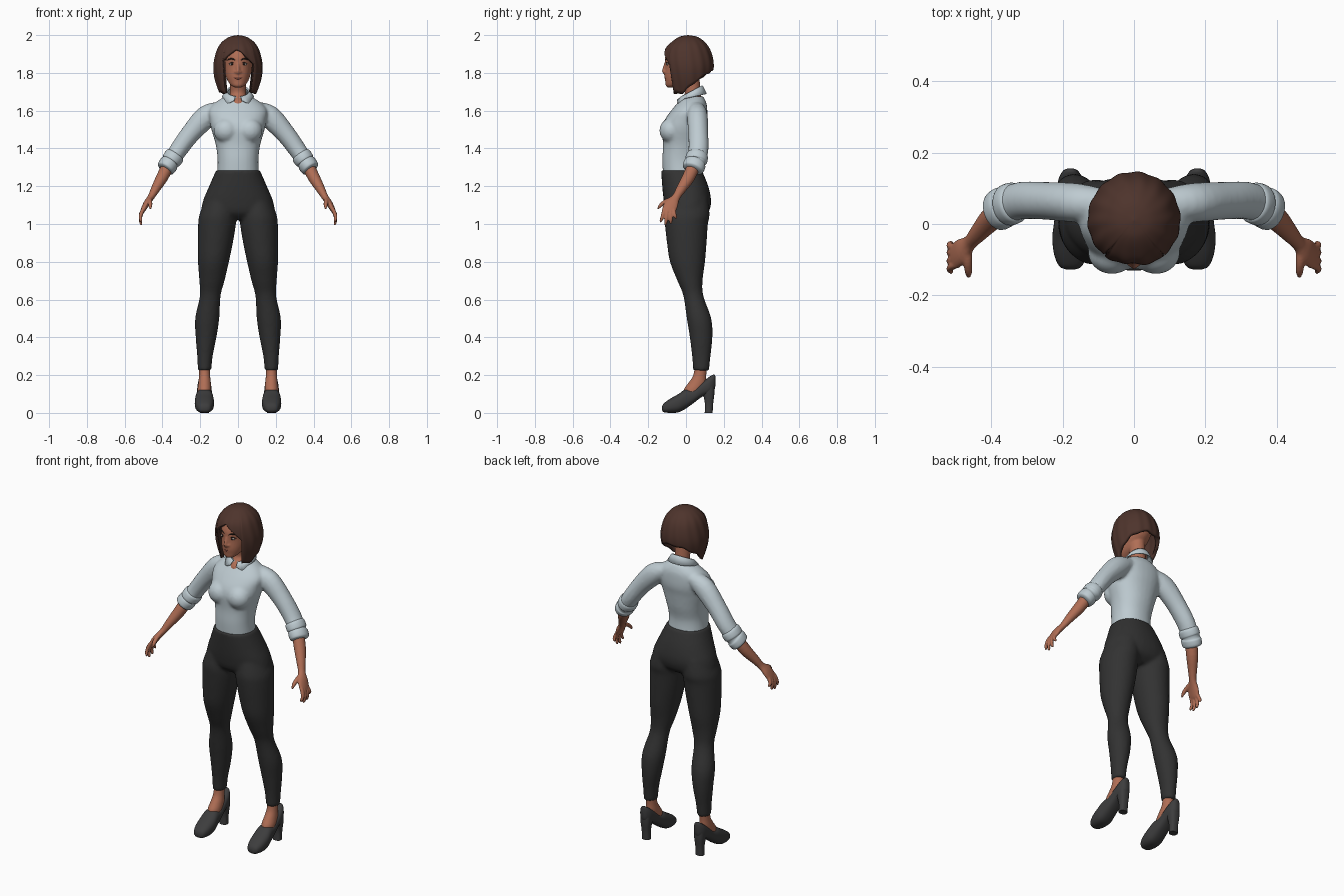
import bpy, bmesh, math
from mathutils import Vector, Matrix


def material(name, r, g, b):
    m = bpy.data.materials.new(name)
    m.diffuse_color = (r, g, b, 1)
    return m


SKIN = material("skin", .434, .156, .091)
HAIR = material("brown hair", .076, .034, .025)
SHIRT = material("pale shirt", .515, .597, .638)
TROUSER = material("charcoal trousers", .032, .032, .032)
SHOE = material("shoe leather", .046, .046, .047)
LIP = material("lips", .29, .085, .062)
WHITE = material("eye white", .5, .45, .42)
DARK = material("iris and brow", .025, .015, .012)


def spline(rows, k=4):
    """Catmull-Rom resampling of rows of numbers."""
    out = []
    for i in range(len(rows) - 1):
        p0, p1, p2 = rows[max(i - 1, 0)], rows[i], rows[i + 1]
        p3 = rows[min(i + 2, len(rows) - 1)]
        for j in range(k):
            t = j / k
            out.append([b + .5 * t * (c - a + t * (2 * a - 5 * b + 4 * c - d + t * (3 * (b - c) + d - a)))
                        for a, b, c, d in zip(p0, p1, p2, p3)])
    return out + [list(rows[-1])]


def loft(bm, frames, e=2, n=32):
    """Skin closed superellipse rings given as centre and two half axes."""
    rings = []
    for c, a, b in frames:
        ring = []
        for i in range(n):
            u, v = math.cos(2 * math.pi * i / n), math.sin(2 * math.pi * i / n)
            u, v = (math.copysign(abs(w) ** (2 / e), w) for w in (u, v))
            ring.append(bm.verts.new(c + a * u + b * v))
        rings.append(ring)
    for r, q in zip(rings, rings[1:]):
        for i in range(n):
            bm.faces.new((r[i], r[(i + 1) % n], q[(i + 1) % n], q[i]))
    bm.faces.new(rings[0])
    bm.faces.new(rings[-1])


def level(bm, rows, s=1, e=2):
    """Horizontal rings: x, y, z, half width, half depth."""
    loft(bm, [(Vector((x * s, y, z)), Vector((a, 0, 0)), Vector((0, b, 0)))
              for x, y, z, a, b in spline(rows)], e)


def tube(bm, rows, s=1, n=20):
    """Rings square to a path: x, y, z, radius in depth, other radius."""
    rows = [(x * s, y, z, a, b) for x, y, z, a, b in spline(rows)]
    pts = [Vector(r[:3]) for r in rows]
    frames = []
    for i, p in enumerate(pts):
        t = (pts[min(i + 1, len(pts) - 1)] - pts[max(i - 1, 0)]).normalized()
        a = Vector((0, 1, 0))
        a = (a - t * t.y).normalized()
        frames.append((p, a * rows[i][3], t.cross(a) * rows[i][4]))
    loft(bm, frames, n=n)


def ball(bm, c, r):
    bmesh.ops.create_uvsphere(bm, u_segments=20, v_segments=12, radius=1,
                              matrix=Matrix.Translation(c) @ Matrix.Diagonal((*r, 1)))


def finish(name, bm, mat, voxel=0, smooth=3, thick=0):
    bmesh.ops.recalc_face_normals(bm, faces=bm.faces[:])
    for f in bm.faces:
        f.smooth = True
    me = bpy.data.meshes.new(name)
    bm.to_mesh(me)
    bm.free()
    me.materials.append(mat)
    ob = bpy.data.objects.new(name, me)
    bpy.context.collection.objects.link(ob)
    if voxel:  # fuse overlapping volumes into one skin
        m = ob.modifiers.new("fuse", 'REMESH')
        m.mode, m.voxel_size, m.use_smooth_shade = 'VOXEL', voxel, True
        m = ob.modifiers.new("soften", 'SMOOTH')
        m.factor, m.iterations = .5, smooth
    elif thick:
        m = ob.modifiers.new("thickness", 'SOLIDIFY')
        m.thickness, m.offset = thick, -1
    else:
        bpy.ops.object.select_all(action='DESELECT')
        ob.select_set(True)
        bpy.context.view_layer.objects.active = ob
        bpy.ops.object.shade_smooth_by_angle(angle=math.radians(50))
    return ob


# Trousers: pelvis and two legs
bm = bmesh.new()
level(bm, [(0, -.024, 1.285, .116, .108), (0, -.004, 1.2, .153, .122), (0, .008, 1.12, .186, .125),
           (0, .008, 1.06, .19, .11), (0, .005, 1.025, .13, .07)], e=2.2)
for s in (-1, 1):
    level(bm, [(.09, .01, 1.14, .08, .105), (.107, .006, 1.05, .097, .119), (.111, .002, 1.0, .1, .114),
               (.12, .004, .9, .093, .105), (.13, .008, .8, .082, .093), (.138, .021, .7, .067, .067),
               (.147, .039, .62, .055, .053), (.163, .069, .5, .064, .065), (.169, .08, .4, .055, .06),
               (.175, .081, .3, .041, .049), (.177, .08, .222, .036, .042)], s)
finish("trousers", bm, TROUSER, .01, 4)

# Shirt: torso, bust and sleeves
bm = bmesh.new()
level(bm, [(0, -.022, 1.26, .111, .1), (0, -.026, 1.34, .108, .099), (0, -.016, 1.42, .118, .106),
           (0, -.012, 1.5, .141, .115), (0, 0, 1.55, .15, .113), (0, .017, 1.6, .155, .096),
           (0, .031, 1.64, .125, .077), (0, .036, 1.675, .07, .055)], e=2.2)
for s in (-1, 1):
    ball(bm, (.062 * s, -.078, 1.495), (.068, .063, .066))
    tube(bm, [(.09, .055, 1.61, .045, .04), (.165, .06, 1.57, .055, .06), (.25, .065, 1.48, .053, .052),
              (.32, .065, 1.385, .053, .047), (.375, .045, 1.305, .05, .043)], s)
finish("shirt", bm, SHIRT, .009, 4)

for s, side in ((-1, "left"), (1, "right")):
    # Rolled cuff: two soft bands
    bm = bmesh.new()
    tube(bm, [(.328, .062, 1.372, .045, .04), (.335, .06, 1.362, .057, .052), (.352, .054, 1.337, .059, .052),
              (.358, .052, 1.328, .052, .046), (.366, .047, 1.318, .059, .051), (.383, .037, 1.294, .057, .048),
              (.388, .034, 1.287, .042, .036)], s, 28)
    finish(side + "_cuff", bm, SHIRT)

    # Forearm, palm, fingers and thumb
    bm = bmesh.new()
    tube(bm, [(.36, .05, 1.33, .034, .033), (.4, .015, 1.25, .034, .032), (.437, -.026, 1.185, .026, .024),
              (.46, -.052, 1.143, .022, .018), (.483, -.075, 1.11, .036, .017),
              (.502, -.09, 1.075, .037, .013), (.507, -.093, 1.062, .03, .009)], s)
    for y0, y1, z1 in ((-.118, -.133, 1.008), (-.1, -.108, .993), (-.08, -.08, 1.0), (-.064, -.054, 1.025)):
        tube(bm, [(.492, y0 * .95, 1.09, .01, .01), (.508, y0, 1.066, .0105, .011),
                  (.517, (y0 + y1) / 2, (1.066 + z1) / 2, .0095, .0095),
                  (.513, y1, z1 + .008, .0075, .0075), (.512, y1, z1, .003, .003)], s, 12)
    tube(bm, [(.468, -.075, 1.132, .012, .015), (.466, -.11, 1.118, .0115, .0125),
              (.464, -.135, 1.098, .010, .0105), (.464, -.15, 1.078, .004, .004)], s, 12)
    finish(side + "_arm", bm, SKIN, .0045, 2)

    # Ankle and instep
    bm = bmesh.new()
    level(bm, [(.177, .08, .26, .028, .032), (.177, .073, .2, .029, .034), (.177, .06, .16, .033, .046),
               (.178, .04, .125, .036, .05), (.178, .03, .09, .035, .04)], s)
    finish(side + "_ankle", bm, SKIN)

    # Court shoe: rings along its length (y, bottom, top, half width)
    bm = bmesh.new()
    rows = [(-.127, .014, .032, .014), (-.118, .004, .05, .032), (-.085, 0, .074, .046), (-.04, .003, .1, .051),
            (-.002, .022, .125, .047), (.04, .052, .128, .042), (.085, .085, .162, .038),
            (.125, .1, .192, .034), (.148, .118, .204, .022), (.155, .14, .195, .01)]
    loft(bm, [(Vector((.178 * s, y, (b + t) / 2)), Vector((w, 0, 0)), Vector((0, 0, (t - b) / 2)))
              for y, b, t, w in spline(rows)], 2.5)
    finish(side + "_shoe", bm, SHOE)

    # Block heel
    bm = bmesh.new()
    level(bm, [(.178, .12, 0, .024, .021), (.178, .122, .05, .024, .022),
               (.178, .12, .1, .03, .03), (.178, .115, .14, .033, .036)], s, 2.6)
    finish(side + "_heel", bm, SHOE)

    # Eye, iris and brow
    for part, c, r, mat in (("eye", (.033, -.098, 1.846), (.014, .006, .006), WHITE),
                            ("iris", (.032, -.1015, 1.846), (.006, .005, .0055), DARK)):
        bm = bmesh.new()
        ball(bm, (c[0] * s, c[1], c[2]), r)
        finish(side + "_" + part, bm, mat)
    bm = bmesh.new()
    tube(bm, [(.014, -.108, 1.868, .003, .003), (.036, -.099, 1.875, .004, .004),
              (.058, -.077, 1.868, .003, .002)], s, 10)
    tube(bm, [(.018, -.104, 1.849, .002, .001), (.033, -.102, 1.855, .003, .002),
              (.049, -.087, 1.848, .003, .001)], s, 10)
    finish(side + "_brow_and_lash", bm, DARK)

# Head, nose and neck
bm = bmesh.new()
level(bm, [(0, -.083, 1.722, .014, .012), (0, -.073, 1.732, .034, .034), (0, -.05, 1.755, .053, .06),
           (0, -.03, 1.785, .065, .084), (0, -.005, 1.83, .076, .106), (0, .003, 1.88, .08, .114),
           (0, .008, 1.93, .074, .1), (0, .01, 1.965, .05, .07), (0, .01, 1.98, .01, .015)])
tube(bm, [(0, -.104, 1.86, .007, .008), (0, -.111, 1.835, .009, .008), (0, -.116, 1.808, .011, .011),
          (0, -.109, 1.798, .008, .01)])
for s in (-1, 1):
    ball(bm, (.012 * s, -.11, 1.805), (.008, .009, .007))
level(bm, [(0, .02, 1.615, .06, .07), (0, .022, 1.65, .051, .066), (0, .036, 1.69, .043, .042),
           (0, .03, 1.74, .043, .044), (0, .02, 1.8, .043, .05)])
finish("head_and_neck", bm, SKIN, .0055, 2)
bm = bmesh.new()
ball(bm, (0, -.105, 1.7735), (.023, .0085, .0045))
ball(bm, (0, -.104, 1.766), (.019, .0085, .005))
finish("lips", bm, LIP)


def sheet(bm, grid, closed):
    vs = [[bm.verts.new(p) for p in col] for col in grid]
    for a, b in zip(vs, vs[1:] + (vs[:1] if closed else [])):
        for j in range(len(a) - 1):
            bm.faces.new((a[j], a[j + 1], b[j + 1], b[j]))


# Folded collar, open at the throat, with two points
grid = []
for i in range(61):
    d = 14 + 332 * i / 60
    a, f = math.radians(d), min(d, 360 - d)
    back = (1 - math.cos(a)) / 2
    point = max(0, 1 - abs(f - 36) / 24)
    col = []
    for r, z in ((.05, 1.672 + .055 * back), (.056, 1.676 + .058 * back), (.062, 1.672 + .056 * back),
                 (.08 + .008 * point, 1.658 + .032 * back - .022 * point)):
        col.append((1.07 * r * math.sin(a), .03 - r * math.cos(a), z))
    grid.append(col)
bm = bmesh.new()
sheet(bm, grid, False)
finish("collar", bm, SHIRT, thick=.006)

# Bob haircut: dome columns ending at a swept fringe or a slanted hem
profile = spline([(2, 0, 0, 0), (1.991, .045, .045, .05), (1.965, .083, .085, .088), (1.93, .107, .118, .115),
                  (1.88, .123, .131, .132), (1.83, .13, .128, .136), (1.78, .126, .12, .126),
                  (1.73, .113, .11, .11), (1.67, .09, .1, .095)], 6)


def hair_radii(z):
    for p, q in zip(profile, profile[1:]):
        if z >= q[0]:
            t = (p[0] - z) / (p[0] - q[0])
            return [u + t * (v - u) for u, v in zip(p[1:], q[1:])]
    return profile[-1][1:]


grid, N, M = [], 128, 26
for i in range(N):
    d = 360 * (i + .5) / N - 180
    a = math.radians(d)
    if abs(d) < 41:
        t = (d + 4) / 45 if d > -4 else (-4 - d) / 37
        end = 1.925 - (.08 * t ** 1.4 if d > -4 else .06 * t ** 1.3)
    else:
        end = 1.692 + .8 * max(0, .03 - .125 * math.cos(a)) + .004 * math.sin(9 * a)
    col = []
    for j in range(M):
        z = 2 - (2 - end) * (max(j, .3) / (M - 1)) ** 1.7
        rx, rf, rb = hair_radii(z)
        k = 1 + .012 * math.sin(14 * a + 12 * z) * min(1, (2 - z) / .06)
        col.append((rx * k * math.sin(a), .01 - (rf if abs(d) < 90 else rb) * k * math.cos(a), z))
    grid.append(col)
bm = bmesh.new()
sheet(bm, grid, True)
bmesh.ops.holes_fill(bm, edges=[e for e in bm.edges if e.is_boundary and e.verts[0].co.z > 1.99], sides=0)
finish("hair", bm, HAIR, thick=.018)
